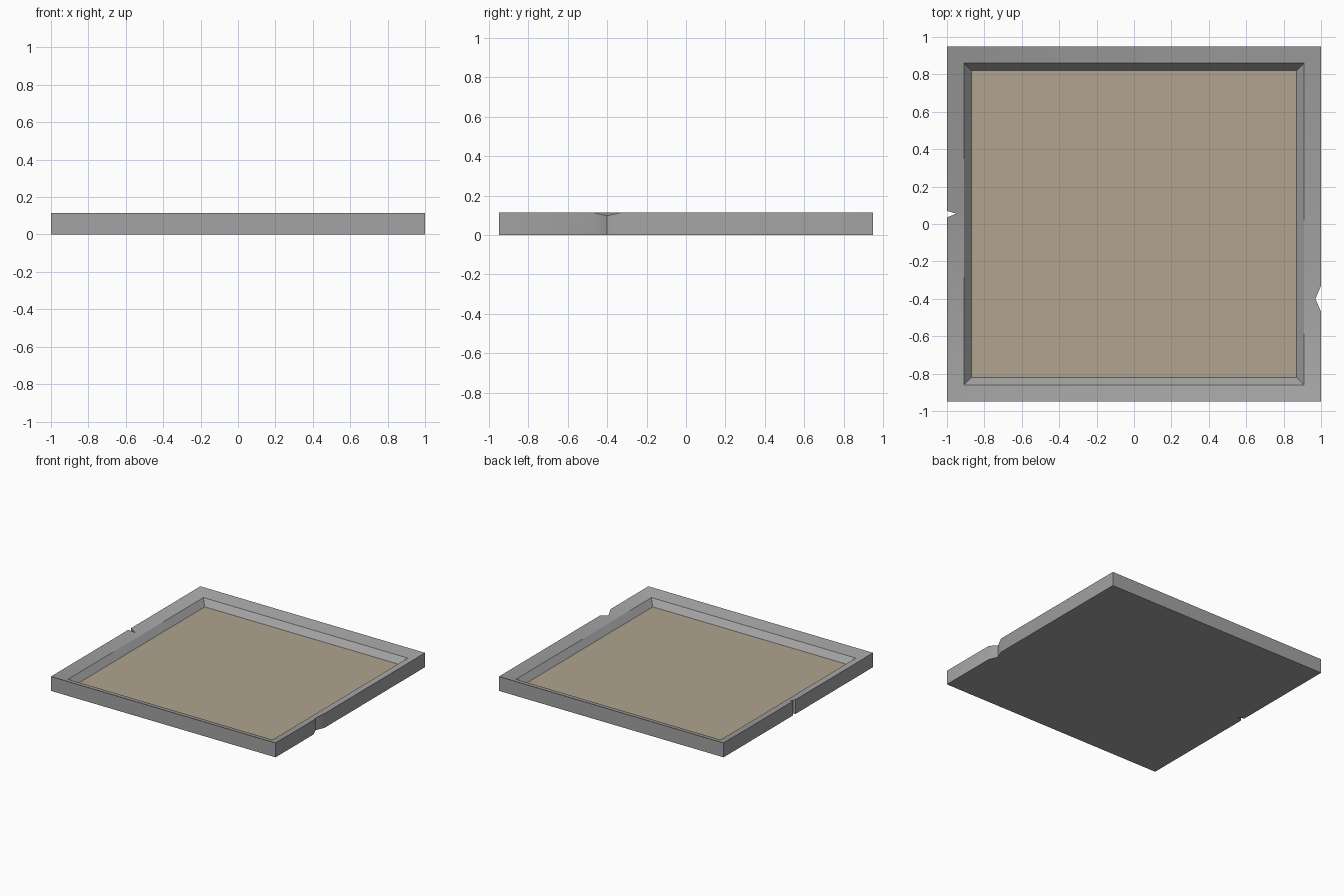
import bpy
import bmesh
import math

cube = bpy.data.objects.get("Cube")
if cube:
    bpy.data.objects.remove(cube, do_unlink=True)

HALF_X, HALF_Y = 1.0, 0.95
TOP, LIP, FLOOR = 0.115, 0.083, 0.034      # heights: outer rim, inner lip, floor
LIP_INSET, FLOOR_INSET = 0.09, 0.13


def material(name, color):
    mat = bpy.data.materials.new(name)
    mat.use_nodes = True
    mat.diffuse_color = (*color, 1)
    bsdf = mat.node_tree.nodes["Principled BSDF"]
    bsdf.inputs["Base Color"].default_value = (*color, 1)
    bsdf.inputs["Roughness"].default_value = 0.9
    return mat


def make_object(name, bm, mat):
    mesh = bpy.data.meshes.new(name)
    bm.to_mesh(mesh)
    bm.free()
    mesh.materials.append(mat)
    obj = bpy.data.objects.new(name, mesh)
    bpy.context.collection.objects.link(obj)
    return obj


# Chips in the side edges: side, start y, apex y, end y, depth, apex height
chips = [(1, -0.47, -0.40, -0.33, 0.03, 0.098),
         (-1, 0.07, 0.055, 0.035, 0.05, 0.096)]


def ring(inset, z, chipped):
    """Counter-clockwise outline, with points for the chips on both sides."""
    x, y = HALF_X - inset, HALF_Y - inset
    points = []
    for side, start, apex, end, depth, apex_z in chips:
        cut = depth if chipped else 0
        apex_height = apex_z if z == TOP else z
        points += [(side * x, -side * y, z), (side * x, start, z),
                   (side * (x - cut), apex, apex_height),
                   (side * x, end, z), (side * x, side * y, z)]
    return points


# Stone frame: outer wall, sloped rim, inner wall and underside
bm = bmesh.new()
rings = [[bm.verts.new(p) for p in ring(*args)] for args in (
    (0, 0, True), (0, TOP, True), (LIP_INSET, LIP, False), (FLOOR_INSET, FLOOR, False))]
bm.faces.new(reversed(rings[0]))
for low, high in zip(rings, rings[1:]):
    for i in range(len(low)):
        j = (i + 1) % len(low)
        bm.faces.new((low[i], low[j], high[j], high[i]))
frame = make_object("stone_frame", bm, material("grey stone", (0.37, 0.37, 0.37)))

# Sand coloured floor panel
bm = bmesh.new()
bm.faces.new([bm.verts.new(p) for p in ring(FLOOR_INSET, FLOOR, False)])
make_object("floor_panel", bm, material("sand", (0.44, 0.37, 0.27)))

# Soften the rim corners, keep walls and lip sharp
bpy.ops.object.select_all(action='DESELECT')
frame.select_set(True)
bpy.context.view_layer.objects.active = frame
bpy.ops.object.shade_smooth_by_angle(angle=math.radians(30))
